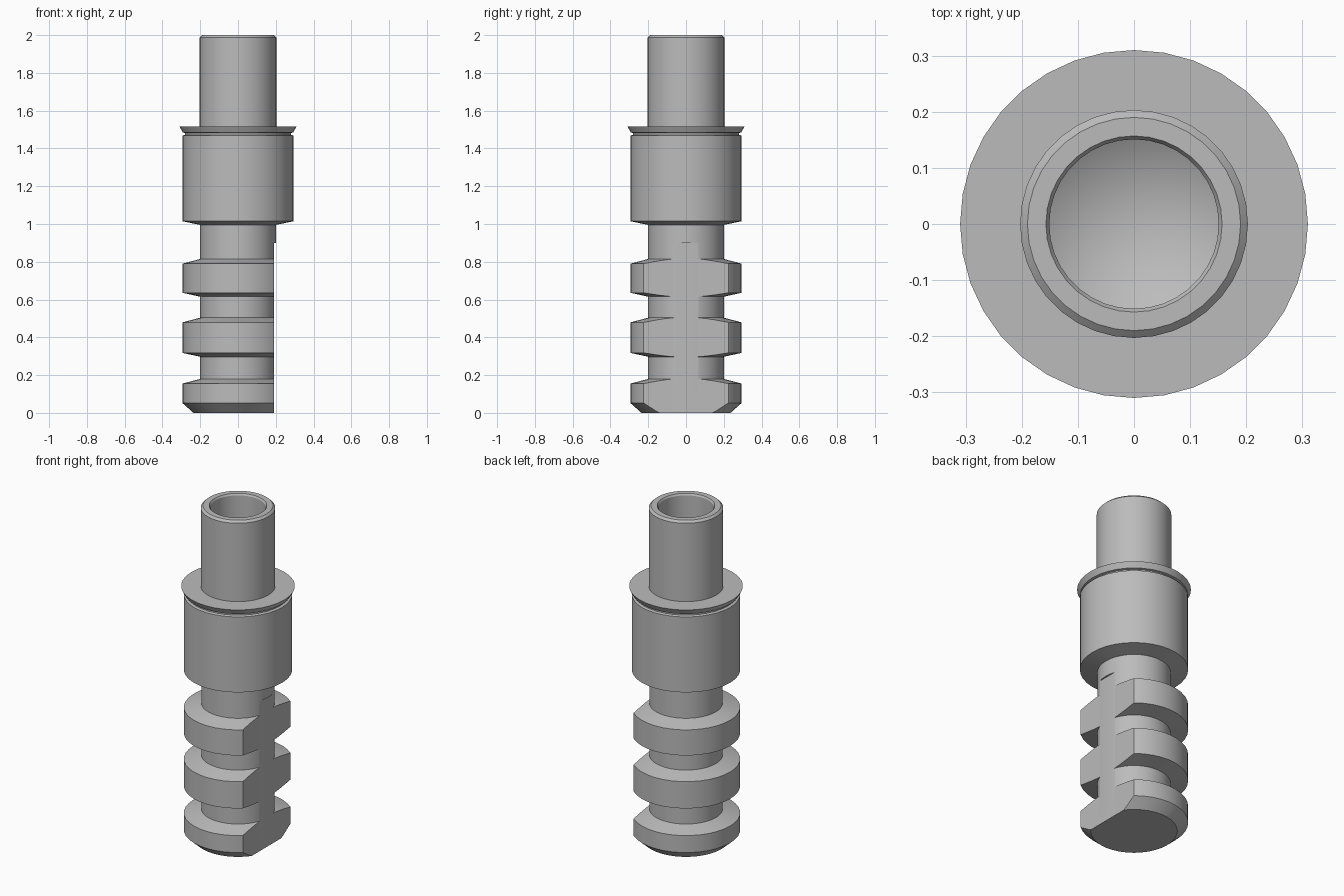
import bpy, bmesh, math

cube = bpy.data.objects.get("Cube")
if cube:
    bpy.data.objects.remove(cube, do_unlink=True)

steel = bpy.data.materials.new("steel_grey")
steel.use_nodes = True
GREY = (0.5, 0.5, 0.5, 1)
steel.diffuse_color = GREY
steel.node_tree.nodes["Principled BSDF"].inputs["Base Color"].default_value = GREY

SIDES = 36
NECK, RING = 0.2, 0.295


def turned_part(name, profile, flat_x=None):
    """Revolve (radius, height) points round z; optionally mill a flat facing +x."""
    bm = bmesh.new()
    verts = [bm.verts.new((r, 0, z)) for r, z in profile]
    edges = [bm.edges.new(pair) for pair in zip(verts, verts[1:])]
    bmesh.ops.spin(bm, geom=verts + edges, cent=(0, 0, 0), axis=(0, 0, 1),
                   angle=math.tau, steps=SIDES, use_duplicate=False)
    bmesh.ops.remove_doubles(bm, verts=bm.verts[:], dist=0.0001)
    if flat_x is not None:
        bmesh.ops.bisect_plane(bm, geom=bm.verts[:] + bm.edges[:] + bm.faces[:],
                               plane_co=(flat_x, 0, 0), plane_no=(1, 0, 0),
                               clear_outer=True)
        rim = [e for e in bm.edges if e.is_boundary]
        bmesh.ops.triangle_fill(bm, edges=rim, use_beauty=True)
    bmesh.ops.recalc_face_normals(bm, faces=bm.faces[:])
    mesh = bpy.data.meshes.new(name)
    bm.to_mesh(mesh)
    bm.free()
    mesh.materials.append(steel)
    obj = bpy.data.objects.new(name, mesh)
    bpy.context.collection.objects.link(obj)
    bpy.ops.object.select_all(action='DESELECT')
    obj.select_set(True)
    bpy.context.view_layer.objects.active = obj
    bpy.ops.object.shade_smooth_by_angle(angle=math.radians(20))
    return obj


# Ringed lower shaft with a flat milled along one side
shaft = [(0, 0), (0.236, 0), (RING, 0.053), (RING, 0.155), (NECK, 0.18)]
for low, high in ((0.297, 0.504), (0.615, 0.815)):
    shaft += [(NECK, low), (RING, low + 0.021), (RING, high - 0.025), (NECK, high)]
shaft += [(NECK, 0.9), (0, 0.9)]
turned_part("ringed_shaft", shaft, flat_x=0.19)

# Neck, wide collar, undercut and flared flange
turned_part("collar_and_flange", [
    (0, 0.9), (NECK, 0.9), (NECK, 0.995), (RING, 1.015), (RING, 1.468),
    (0.28, 1.472), (0.28, 1.482), (0.293, 1.485), (0.31, 1.517), (0.18, 1.517),
    (0.18, 1.1), (0, 1.1)])

# Hollow upper tube with a bevelled rim and a drilled conical floor
turned_part("upper_tube", [
    (0, 1.12), (0.175, 1.12), (0.175, 1.5), (0.203, 1.5), (0.203, 1.988),
    (0.19, 2), (0.157, 2), (0.151, 1.99), (0.151, 1.35), (0, 1.26)])
